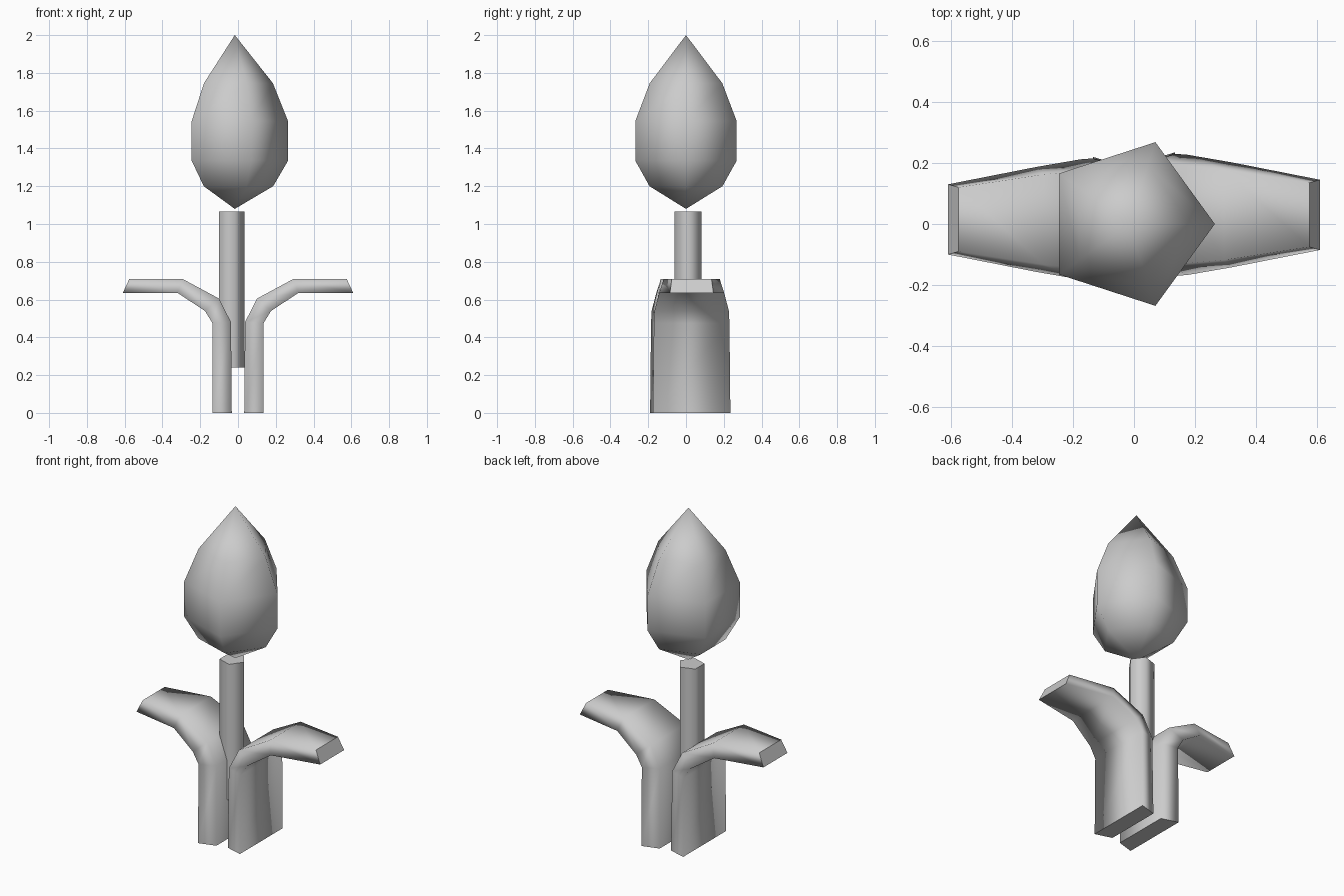
import bpy
import bmesh
from math import cos, sin, tau

cube = bpy.data.objects.get("Cube")
if cube:
    bpy.data.objects.remove(cube, do_unlink=True)

grey = bpy.data.materials.new("light grey")
grey.use_nodes = True
colour = (0.6, 0.6, 0.6, 1)
grey.diffuse_color = colour
grey.node_tree.nodes["Principled BSDF"].inputs["Base Color"].default_value = colour


def ring(cx, cy, z, radius, sides=5):
    return [(cx + radius * cos(tau * i / sides), cy + radius * sin(tau * i / sides), z)
            for i in range(sides)]


def loft(name, rings, start_tip=None, end_tip=None, flat_caps=True):
    """Skin a list of closed rings; close each end with a point or a flat cap."""
    bm = bmesh.new()
    loops = [[bm.verts.new(p) for p in r] for r in rings]
    n = len(loops[0])
    for a, b in zip(loops, loops[1:]):
        for i in range(n):
            j = (i + 1) % n
            bm.faces.new((a[i], a[j], b[j], b[i])).smooth = True
    for loop, tip in ((loops[0], start_tip), (loops[-1], end_tip)):
        if tip:
            v = bm.verts.new(tip)
            for i in range(n):
                bm.faces.new((loop[i], loop[(i + 1) % n], v)).smooth = True
        else:
            bm.faces.new(loop).smooth = not flat_caps
    bmesh.ops.recalc_face_normals(bm, faces=bm.faces)
    if flat_caps:
        # keep the rim of every flat cap crisp
        for e in bm.edges:
            e.smooth = all(f.smooth for f in e.link_faces)
    mesh = bpy.data.meshes.new(name)
    bm.to_mesh(mesh)
    bm.free()
    mesh.materials.append(grey)
    obj = bpy.data.objects.new(name, mesh)
    bpy.context.collection.objects.link(obj)
    return obj


# Flower bud: five-sided pointed egg
bud_x = -0.017
bud_profile = [(1.2, 0.203), (1.335, 0.282), (1.545, 0.282), (1.745, 0.202)]
loft("flower_bud", [ring(bud_x, 0, z, r) for z, r in bud_profile],
     (bud_x, 0, 1.08), (bud_x, 0, 2.0))

# Stem: five-sided rod
loft("stem", [ring(-0.04, 0.01, z, 0.0745) for z in (0.24, 1.065)])

# Leaves: inner x, inner z, outer x, outer z, outer half width, inner half width
leaf_path = [
    (0.033, 0.0, 0.135, 0.0, 0.205, 0.175),
    (0.037, 0.48, 0.135, 0.475, 0.2, 0.17),
    (0.1, 0.605, 0.175, 0.54, 0.197, 0.165),
    (0.295, 0.71, 0.32, 0.635, 0.172, 0.148),
    (0.575, 0.71, 0.61, 0.635, 0.115, 0.105),
]
leaf_y, turn_y = 0.03, 0.0225
for name, side in (("left_leaf", 1), ("right_leaf", -1)):
    rings = []
    for xi, zi, xo, zo, wo, wi in leaf_path:
        section = [(xi, -wi, zi), (xo, -wo, zo), (xo, wo, zo), (xi, wi, zi)]
        # the second leaf is the first turned half way round
        rings.append([(side * x, turn_y + side * (leaf_y + y - turn_y), z)
                      for x, y, z in section])
    loft(name, rings)
